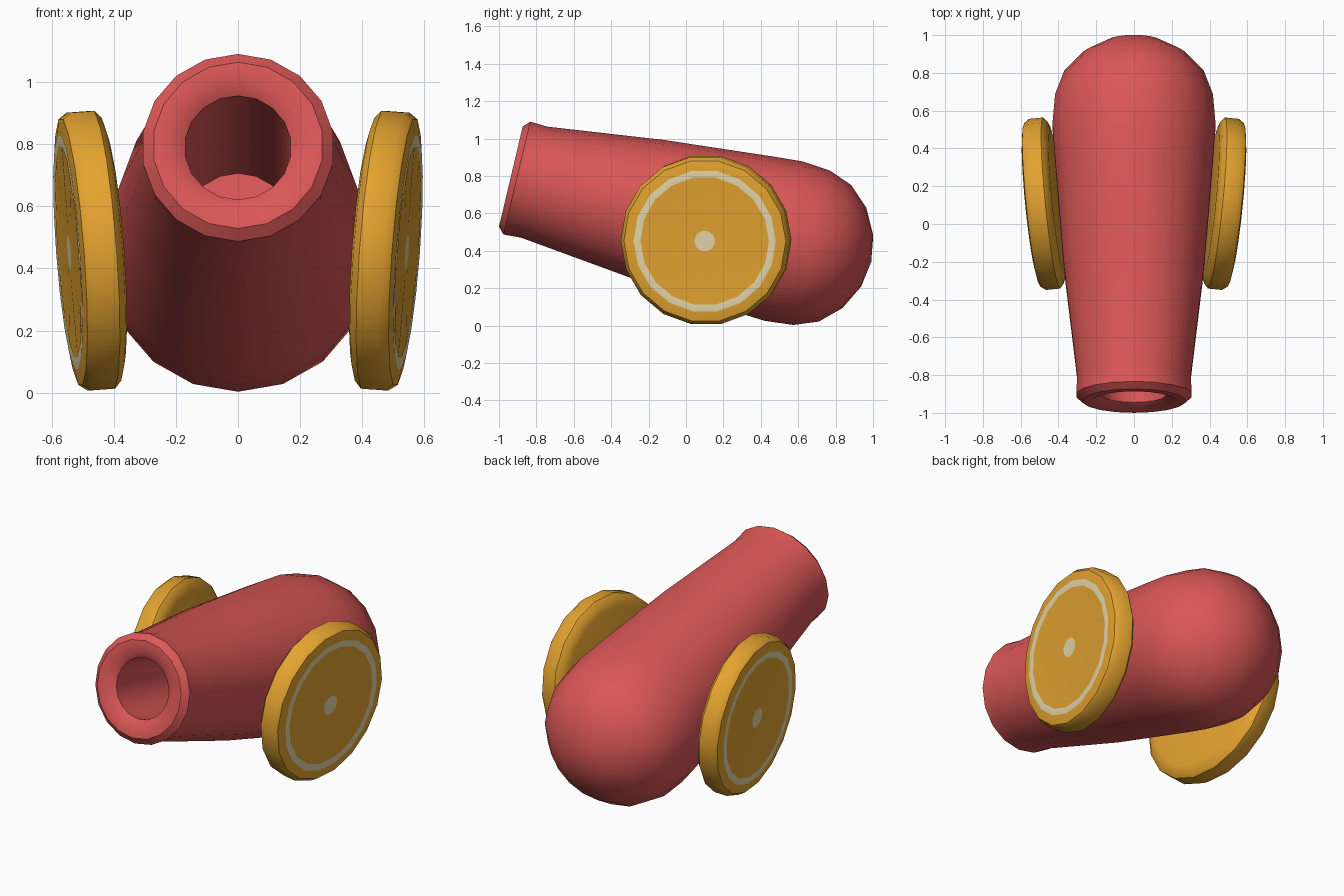
import bpy, bmesh, math
from mathutils import Vector

if "Cube" in bpy.data.objects:
    bpy.data.objects.remove(bpy.data.objects["Cube"])


def material(name, rgb):
    m = bpy.data.materials.new(name)
    m.diffuse_color = (*rgb, 1)
    m.use_nodes = True
    m.node_tree.nodes["Principled BSDF"].inputs["Base Color"].default_value = m.diffuse_color
    return m


RED = material("red", (0.71, 0.095, 0.095))
ORANGE = material("orange", (0.78, 0.37, 0.03))
PITH = material("pale cream", (0.79, 0.69, 0.41))


def lathe(name, profile, sides, origin, axis, phase, mats, band_mat=None, relief=None):
    """Spin (along, radius) points around an axis; band_mat picks a material per band."""
    axis = Vector(axis).normalized()
    origin = Vector(origin)
    up = Vector((0, 0, 1))
    up = (up - axis * up.dot(axis)).normalized()
    side = axis.cross(up)
    bm = bmesh.new()
    rings = []
    for i, (t, r) in enumerate(profile):
        ring = []
        for k in range(1 if r == 0 else sides):
            a = math.tau * (k + phase) / sides
            lift = relief(i, k) if relief else 0
            ring.append(bm.verts.new(origin + axis * (t + lift)
                                     + (up * math.cos(a) + side * math.sin(a)) * r))
        rings.append(ring)
    for i in range(len(rings) - 1):
        a, b = rings[i], rings[i + 1]
        for k in range(sides):
            n = (k + 1) % sides
            if len(a) == 1:
                f = bm.faces.new((a[0], b[k], b[n]))
            elif len(b) == 1:
                f = bm.faces.new((a[k], a[n], b[0]))
            else:
                f = bm.faces.new((a[k], a[n], b[n], b[k]))
            f.material_index = band_mat(i) if band_mat else 0
    bmesh.ops.recalc_face_normals(bm, faces=bm.faces)
    me = bpy.data.meshes.new(name)
    bm.to_mesh(me)
    bm.free()
    for m in mats:
        me.materials.append(m)
    ob = bpy.data.objects.new(name, me)
    bpy.context.collection.objects.link(ob)
    bpy.ops.object.select_all(action='DESELECT')
    bpy.context.view_layer.objects.active = ob
    ob.select_set(True)
    bpy.ops.object.shade_smooth_by_angle(angle=math.radians(38))
    return ob


# Barrel: rounded breech, taper, muzzle lip and closed bore
tilt = math.radians(13.3)
barrel = [(-0.432, 0), (-0.41, 0.14), (-0.34, 0.275), (-0.233, 0.375), (-0.105, 0.424),
          (0.05, 0.438), (0.2, 0.428), (0.8, 0.379), (1.42, 0.305), (1.515, 0.31),
          (1.548, 0.275), (1.548, 0.22), (1.515, 0.172), (0.43, 0.172), (0.43, 0)]
lathe("barrel", barrel, 18, (0, 0.57, 0.44),
      (0, -math.cos(tilt), math.sin(tilt)), 0, [RED])

# Wheels: citrus slices with rounded rind, pith ring, pulp wedges and pith core
slice_profile = [(-0.07, 0), (-0.072, 0.385), (-0.062, 0.43), (-0.04, 0.455), (0.035, 0.455),
                 (0.063, 0.435), (0.072, 0.382), (0.071, 0.345), (0.068, 0.33),
                 (0.068, 0.055), (0.068, 0)]
wheel = lathe("wheels", slice_profile, 18, (0.476, 0.107, 0.457), (1, -0.10, -0.075), 0.5,
              [ORANGE, PITH],
              lambda i: 1 if i in (6, 9) else 0,
              lambda i, k: 0.004 if i == 8 and k % 2 == 0 else 0)
mirror = wheel.modifiers.new("mirror", 'MIRROR')
mirror.use_axis = (True, False, False)
